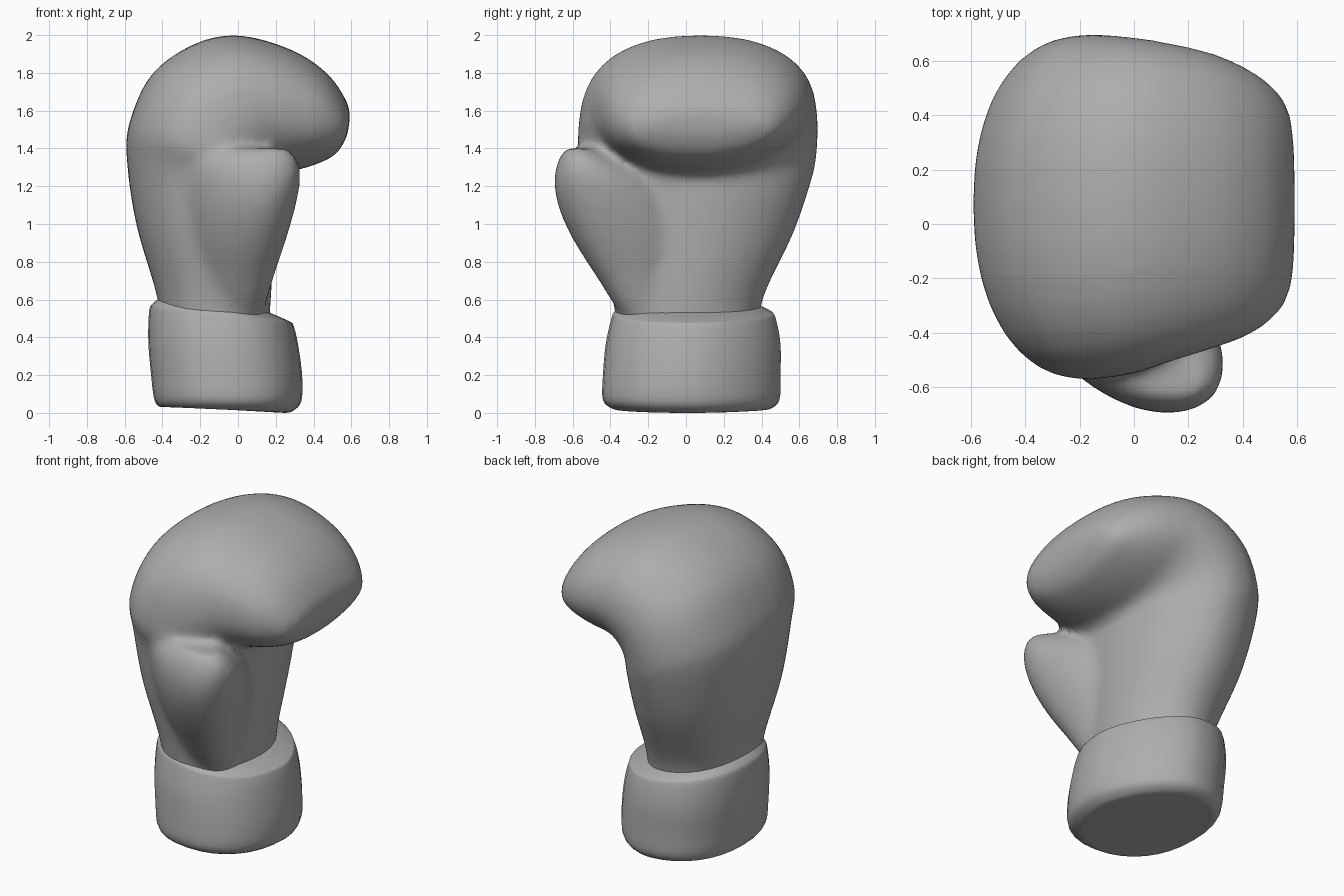
import bpy, bmesh
from math import cos, sin, pi, sqrt, copysign

old = bpy.data.objects.get("Cube")
if old:
    bpy.data.objects.remove(old, do_unlink=True)

grey = bpy.data.materials.new("plain_grey")
grey.use_nodes = True
grey.diffuse_color = (0.42, 0.42, 0.42, 1)
grey.node_tree.nodes["Principled BSDF"].inputs["Base Color"].default_value = grey.diffuse_color


def flow(rings, steps=4):
    """Insert rings along a smooth spline through the given ones."""
    result = []
    last = len(rings) - 1
    for i in range(last):
        a, b, c, d = (rings[min(max(i + j, 0), last)] for j in (-1, 0, 1, 2))
        for s in range(steps):
            t = s / steps
            result.append([q + t / 2 * (r - p + t * (2 * p - 5 * q + 4 * r - w
                                                     + t * (3 * (q - r) + w - p)))
                           for p, q, r, w in zip(a, b, c, d)])
    return result + [rings[-1]]


def loft(bm, rings, powers, skew=0, sides=32):
    """Skin rounded rings, each spanning an outer and inner (x, z) point and a y range.
    One roundness power per quadrant; skew slants the ring forward on its inner side."""
    loops = []
    for ox, oz, ix, iz, y0, y1 in flow(rings):
        loop = []
        for k in range(sides):
            a = 2 * pi * k / sides
            power = powers[4 * k // sides]
            u, v = (copysign(abs(t) ** (2 / power), t) for t in (cos(a), sin(a)))
            x = (ox + ix) / 2 + u * (ix - ox) / 2
            z = (oz + iz) / 2 + u * (iz - oz) / 2
            y = (y0 + y1) / 2 + (v * sqrt(1 - skew ** 2) - u * skew) * (y1 - y0) / 2
            loop.append(bm.verts.new((x, y, z)))
        loops.append(loop)
    faces = [bm.faces.new(loops[0]), bm.faces.new(loops[-1])]
    for low, high in zip(loops, loops[1:]):
        for k in range(sides):
            n = (k + 1) % sides
            faces.append(bm.faces.new((low[k], low[n], high[n], high[k])))
    bmesh.ops.recalc_face_normals(bm, faces=faces)


def finish(bm, name):
    for f in bm.faces:
        f.smooth = True
    mesh = bpy.data.meshes.new(name)
    bm.to_mesh(mesh)
    bm.free()
    mesh.materials.append(grey)
    obj = bpy.data.objects.new(name, mesh)
    bpy.context.scene.collection.objects.link(obj)
    return obj


# Padded hand: rises from the wrist, then fans around the palm crease into the curled fingers
hand = [
    (-0.40, 0.40, 0.16, 0.40, -0.36, 0.38),
    (-0.43, 0.62, 0.175, 0.60, -0.39, 0.41),
    (-0.54, 1.00, 0.19, 0.90, -0.46, 0.57),
    (-0.59, 1.35, 0.20, 1.14, -0.51, 0.67),
    (-0.575, 1.54, 0.20, 1.22, -0.57, 0.695),
    (-0.46, 1.79, 0.21, 1.25, -0.57, 0.70),
    (-0.24, 1.95, 0.22, 1.26, -0.55, 0.69),
    (0.00, 2.00, 0.24, 1.27, -0.51, 0.67),
    (0.29, 1.92, 0.29, 1.28, -0.46, 0.63),
    (0.48, 1.79, 0.40, 1.31, -0.40, 0.56),
    (0.58, 1.64, 0.52, 1.37, -0.30, 0.46),
    (0.595, 1.57, 0.58, 1.47, -0.17, 0.32),
]
# Thumb: left and right x, front and back y, height
thumb = [
    (-0.34, 0.11, -0.30, 0.14, 0.45),
    (-0.36, 0.155, -0.40, 0.16, 0.60),
    (-0.38, 0.19, -0.475, 0.18, 0.72),
    (-0.42, 0.25, -0.59, 0.20, 0.90),
    (-0.43, 0.30, -0.67, 0.14, 1.07),
    (-0.41, 0.33, -0.70, 0.00, 1.22),
    (-0.34, 0.32, -0.68, -0.22, 1.33),
    (-0.16, 0.27, -0.64, -0.42, 1.40),
]
bm = bmesh.new()
loft(bm, hand, (1.85, 2.25, 2.3, 2.3))
loft(bm, [(x0, z, x1, z, y0, y1) for x0, x1, y0, y1, z in thumb], (2, 2, 2, 2), skew=0.45)
glove = finish(bm, "padded_hand_and_thumb")

# Fuse hand and thumb into one soft skin
remesh = glove.modifiers.new("fuse", 'REMESH')
remesh.mode = 'VOXEL'
remesh.voxel_size = 0.025
remesh.use_smooth_shade = True
soften = glove.modifiers.new("soften", 'SMOOTH')
soften.factor = 0.5
soften.iterations = 14

# Wrist cuff: closed rounded band, higher on the back of the hand
cuff = [
    (-0.38, 0.035, 0.25, 0.00, -0.34, 0.40),
    (-0.42, 0.035, 0.29, 0.01, -0.39, 0.45),
    (-0.445, 0.08, 0.335, 0.06, -0.44, 0.495),
    (-0.46, 0.20, 0.34, 0.19, -0.44, 0.50),
    (-0.475, 0.38, 0.32, 0.35, -0.425, 0.50),
    (-0.47, 0.54, 0.295, 0.46, -0.395, 0.475),
    (-0.45, 0.58, 0.27, 0.485, -0.38, 0.45),
    (-0.41, 0.61, 0.17, 0.53, -0.34, 0.37),
]
bm = bmesh.new()
loft(bm, cuff, (1.7, 2.25, 2.25, 2.2))
finish(bm, "wrist_cuff")
